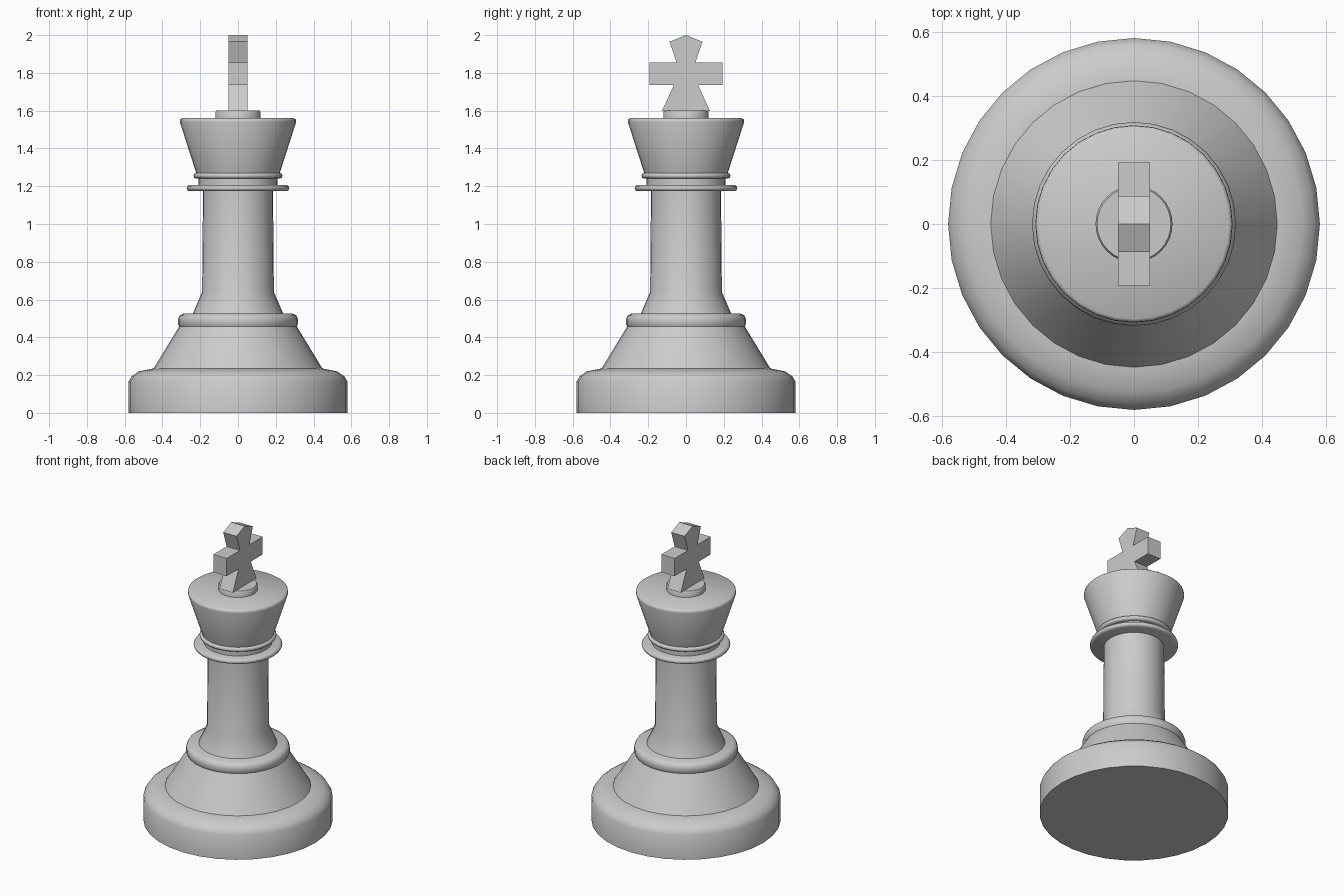
import bpy, bmesh, math

if "Cube" in bpy.data.objects:
    bpy.data.objects.remove(bpy.data.objects["Cube"])

mat = bpy.data.materials.new("light grey")
mat.diffuse_color = (0.6, 0.6, 0.6, 1)
mat.use_nodes = True
mat.node_tree.nodes["Principled BSDF"].inputs["Base Color"].default_value = mat.diffuse_color
SIDES = 32


def finish(name, bm, angle):
    bmesh.ops.recalc_face_normals(bm, faces=bm.faces)
    me = bpy.data.meshes.new(name)
    bm.to_mesh(me)
    bm.free()
    me.materials.append(mat)
    ob = bpy.data.objects.new(name, me)
    bpy.context.collection.objects.link(ob)
    bpy.ops.object.select_all(action='DESELECT')
    ob.select_set(True)
    bpy.context.view_layer.objects.active = ob
    bpy.ops.object.shade_smooth_by_angle(angle=math.radians(angle))
    return ob


def lathe(name, profile, angle=40):
    """Closed turned part from (radius, height) points, bottom to top."""
    bm = bmesh.new()
    rings = []
    for r, z in profile:
        rings.append([bm.verts.new((r * math.cos(2 * math.pi * i / SIDES),
                                    r * math.sin(2 * math.pi * i / SIDES), z))
                      for i in range(SIDES)])
    for a, b in zip(rings, rings[1:]):
        for i in range(SIDES):
            j = (i + 1) % SIDES
            bm.faces.new((a[i], a[j], b[j], b[i]))
    bm.faces.new(rings[0][::-1])
    bm.faces.new(rings[-1])
    return finish(name, bm, angle)


def collar(name, r, z0, z1):
    """Thin ring with a rounded edge."""
    h = (z1 - z0) / 2
    lathe(name, [(r - h, z0), (r - h * 0.3, z0 + h * 0.3), (r, z0 + h),
                 (r - h * 0.3, z1 - h * 0.3), (r - h, z1)], 50)


# Turned body
lathe("base", [(0.58, 0), (0.58, 0.165), (0.562, 0.195), (0.525, 0.22), (0.45, 0.235)])
lathe("pedestal", [(0.45, 0.23), (0.31, 0.46)])
lathe("pedestal_rim", [(0.31, 0.455), (0.318, 0.47), (0.318, 0.495),
                       (0.31, 0.515), (0.29, 0.525)], 50)
lathe("column", [(0.242, 0.52), (0.19, 0.64), (0.185, 1.19)])
collar("wide_collar", 0.272, 1.174, 1.206)
lathe("neck", [(0.21, 1.19), (0.21, 1.25)])
collar("narrow_collar", 0.236, 1.24, 1.27)
lathe("crown", [(0.218, 1.26), (0.308, 1.54), (0.306, 1.553), (0.296, 1.56)], 50)
lathe("finial_base", [(0.12, 1.55), (0.12, 1.593), (0.115, 1.6)], 50)

# Cross finial: half outline in y, z, mirrored and given thickness
half = [(0.127, 1.598), (0.065, 1.735), (0.192, 1.735), (0.192, 1.855),
        (0.05, 1.855), (0.087, 1.965)]
outline = half + [(0, 2.0)] + [(-y, z) for y, z in reversed(half)]
bm = bmesh.new()
face = bm.faces.new([bm.verts.new((-0.05, y, z)) for y, z in outline])
new = bmesh.ops.extrude_face_region(bm, geom=[face])["geom"]
bmesh.ops.translate(bm, vec=(0.1, 0, 0),
                    verts=[v for v in new if isinstance(v, bmesh.types.BMVert)])
finish("cross", bm, 30)
